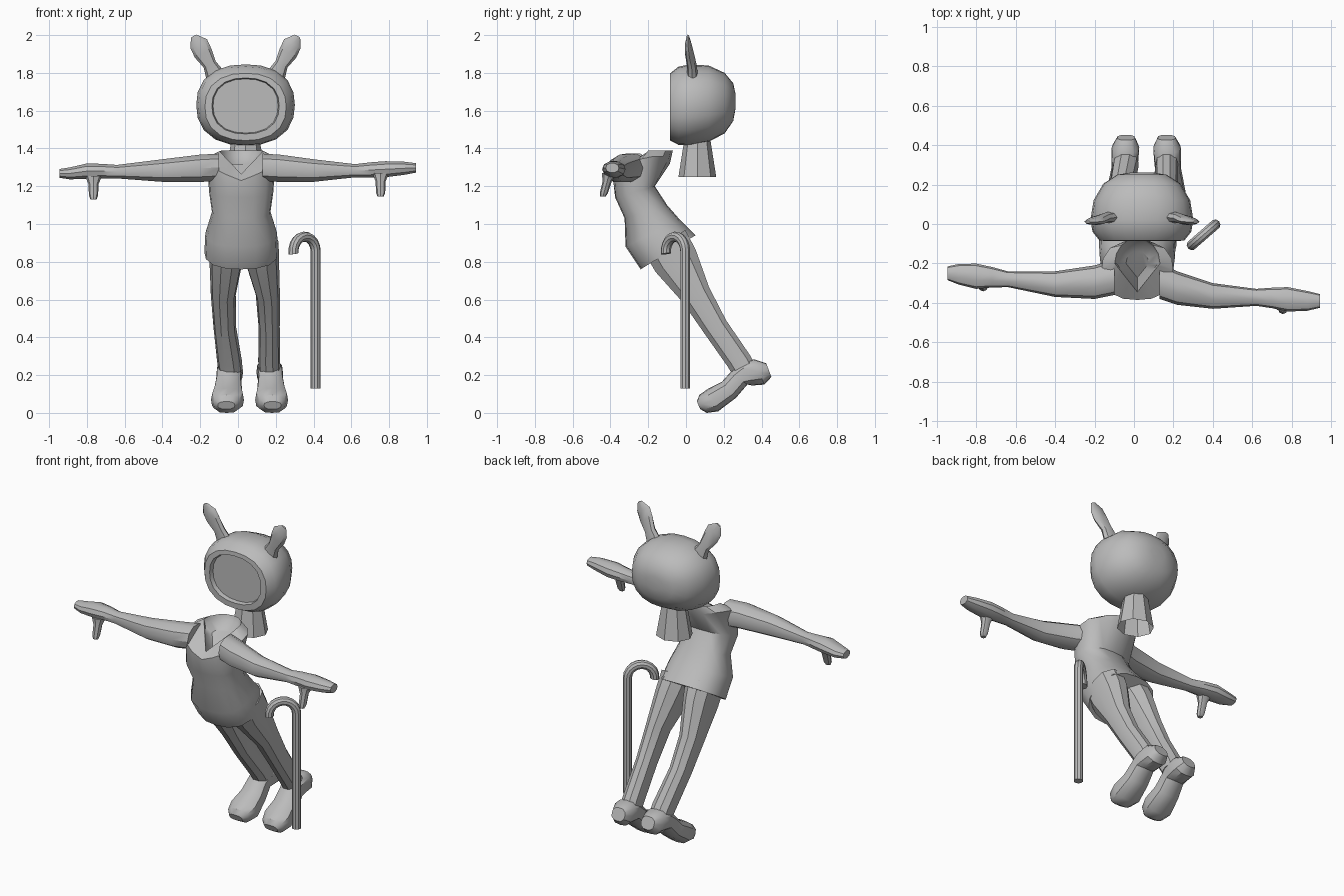
import bpy, bmesh, math
from mathutils import Vector

GREY = bpy.data.materials.new("plain_grey")
GREY.diffuse_color = (0.5, 0.5, 0.5, 1)


def ring(c, u, v, n=12, p=2.0, lift=0.0):
    """Superellipse ring around c with half axes u and v; lift raises its sides."""
    c, u, v = Vector(c), Vector(u), Vector(v)
    pts = []
    for i in range(n):
        a = 2 * math.pi * i / n
        ca, sa = math.cos(a), math.sin(a)
        k = (abs(ca) ** p + abs(sa) ** p) ** (-1 / p)
        pts.append(c + u * ca * k + v * sa * k + Vector((0, 0, lift * abs(ca))))
    return pts


def loft(name, rings, caps=(True, True), angle=35):
    bm = bmesh.new()
    vs = [[bm.verts.new(q) for q in r] for r in rings]
    n = len(vs[0])
    for a, b in zip(vs, vs[1:]):
        for i in range(n):
            j = (i + 1) % n
            bm.faces.new((a[i], a[j], b[j], b[i]))
    if caps[0]:
        bm.faces.new(vs[0][::-1])
    if caps[1]:
        bm.faces.new(vs[-1])
    bmesh.ops.recalc_face_normals(bm, faces=bm.faces)
    me = bpy.data.meshes.new(name)
    bm.to_mesh(me)
    bm.free()
    me.materials.append(GREY)
    ob = bpy.data.objects.new(name, me)
    bpy.context.collection.objects.link(ob)
    bpy.ops.object.select_all(action='DESELECT')
    ob.select_set(True)
    bpy.context.view_layer.objects.active = ob
    bpy.ops.object.shade_smooth_by_angle(angle=math.radians(angle))
    return ob


def span_ring(x, hw, a, b, n=12, p=2.0, lift=0.0):
    """Ring from side points a and b, each (y, z), with half width hw in x."""
    a, b = Vector((x, *a)), Vector((x, *b))
    return ring((a + b) / 2, (hw, 0, 0), (a - b) / 2, n, p, lift)


# Head: rings from the back to the flat front, then the recessed face
CX = 0.04
head = [(0.262, 0.05, 0.04, 1.65), (0.25, 0.125, 0.10, 1.645), (0.205, 0.195, 0.16, 1.64),
        (0.12, 0.245, 0.202, 1.637), (0.02, 0.261, 0.215, 1.63), (-0.04, 0.25, 0.207, 1.626),
        (-0.084, 0.215, 0.178, 1.62), (-0.086, 0.178, 0.148, 1.625), (-0.06, 0.172, 0.143, 1.625)]
loft("head", [ring((CX, y, z), (w, 0, 0), (0, 0, h), 20, 2.35) for y, w, h, z in head])

# Neck: flared and open at the bottom
loft("neck", [ring((CX, 0.06, 1.44), (0.075, 0, 0), (0, 0.07, 0), 8),
              ring((CX, 0.06, 1.25), (0.11, 0, 0), (0, 0.1, 0), 8)], (True, False))

# Ears: flattened, flaring outward
for side, name in ((-1, "left_ear"), (1, "right_ear")):
    path = [(0.155, 0.035, 1.775, 0.055, 0.03), (0.19, 0.03, 1.845, 0.036, 0.026),
            (0.225, 0.018, 1.905, 0.05, 0.024), (0.248, 0.012, 1.955, 0.05, 0.017),
            (0.275, 0.01, 1.995, 0.016, 0.006)]
    loft(name, [ring((CX + side * x, y, z), (side * w * 0.88, 0, -w * 0.47), (0, t, 0), 8)
                for x, y, z, w, t in path])

# Shirt: leaning torso ending in a V neck
body = [((-0.24, 0.76), (0.05, 0.94), 0.195, 0.0), ((-0.32, 0.88), (-0.03, 1.02), 0.19, 0.0),
        ((-0.325, 1.03), (-0.10, 1.10), 0.155, 0.0), ((-0.375, 1.14), (-0.165, 1.20), 0.17, 0.0),
        ((-0.385, 1.23), (-0.085, 1.32), 0.182, 0.07)]
rings = [span_ring(0.017, hw, f, b, 16, 2.5, lift) for f, b, hw, lift in body]


def collar(s, drop):
    pts = []
    for i in range(16):
        a = 2 * math.pi * i / 16
        c, d = math.cos(a), math.sin(a)
        if d > 0:
            y, z = -0.345 + 0.145 * abs(c), 1.265 + 0.12 * abs(c)
        else:
            y, z = -0.2 + 0.13 * abs(d), 1.388
        pts.append(Vector((0.017 + 0.115 * c * s, -0.2 + (y + 0.2) * s, z - drop)))
    return pts


rings += [collar(1, 0), collar(0.92, 0.03), collar(0.5, 0.07)]
loft("shirt", rings)

# Arms: x, y, z, half depth, half height from shoulder to fingertips
arms = {"left": [(-0.10, -0.27, 1.30, 0.09, 0.075), (-0.2, -0.295, 1.295, 0.085, 0.075),
                 (-0.4, -0.305, 1.283, 0.065, 0.062), (-0.64, -0.28, 1.277, 0.04, 0.037),
                 (-0.72, -0.27, 1.28, 0.052, 0.04), (-0.8, -0.265, 1.28, 0.064, 0.042),
                 (-0.89, -0.255, 1.268, 0.052, 0.033), (-0.945, -0.25, 1.268, 0.035, 0.024)],
        "right": [(0.13, -0.29, 1.30, 0.09, 0.075), (0.22, -0.325, 1.295, 0.085, 0.075),
                  (0.4, -0.365, 1.283, 0.065, 0.062), (0.62, -0.372, 1.282, 0.043, 0.036),
                  (0.7, -0.375, 1.286, 0.052, 0.042), (0.78, -0.382, 1.29, 0.062, 0.044),
                  (0.88, -0.39, 1.295, 0.05, 0.036), (0.942, -0.39, 1.297, 0.035, 0.026)]}
thumbs = {"left": (-0.765, -0.29, 1.255), "right": (0.755, -0.405, 1.27)}
for s, pts in arms.items():
    loft(s + "_arm", [ring((x, y, z), (0, w, 0), (0, 0, h), 10, 2.2) for x, y, z, w, h in pts])
    x, y, z = thumbs[s]
    loft(s + "_thumb", [ring((x, y - k * 0.035, z - k * 0.125), (w, 0, 0), (0, w * 0.9, 0), 8)
                        for k, w in ((0, 0.045), (0.35, 0.027), (0.85, 0.024), (1, 0.016))])

# Legs: centre x and half width at each slanted ring
leg_span = [((-0.22, 0.84), (0.0, 0.97)), ((-0.165, 0.745), (0.055, 0.865)),
            ((-0.02, 0.585), (0.125, 0.665)), ((0.095, 0.42), (0.215, 0.49)),
            ((0.215, 0.25), (0.345, 0.30)), ((0.24, 0.21), (0.37, 0.25))]
legs = {"left": [(-0.055, 0.1), (-0.063, 0.088), (-0.078, 0.066), (-0.07, 0.06),
                 (-0.045, 0.066), (-0.04, 0.064)],
        "right": [(0.115, 0.1), (0.127, 0.09), (0.158, 0.064), (0.165, 0.056),
                  (0.165, 0.058), (0.167, 0.058)]}
for s, xs in legs.items():
    loft(s + "_leg", [span_ring(x, w, f, b, 10, 2.3) for (x, w), (f, b) in zip(xs, leg_span)])

# Shoes: heel to toe, with a step in front of the heel
shoe = [((0.425, 0.262), (0.452, 0.19), 0.045), ((0.36, 0.284), (0.415, 0.15), 0.07),
        ((0.285, 0.262), (0.352, 0.145), 0.068), ((0.235, 0.215), (0.325, 0.15), 0.066),
        ((0.19, 0.165), (0.265, 0.08), 0.074), ((0.12, 0.13), (0.17, 0.008), 0.087),
        ((0.07, 0.095), (0.11, 0.0), 0.07), ((0.058, 0.06), (0.075, 0.02), 0.045)]
for s, heel_x, toe_x in (("left", -0.04, -0.062), ("right", 0.165, 0.183)):
    loft(s + "_shoe", [span_ring(heel_x + (toe_x - heel_x) * i / 7, w, t, b, 12, 2.8)
                       for i, (t, b, w) in enumerate(shoe)])

# Walking cane: straight shaft and a half-circle hook turned diagonally
R, r = 0.078, 0.027
d = Vector((-0.115, -0.10, 0)).normalized()
side = Vector((0, 0, 1)).cross(d)
foot = Vector((0.411, -0.004, 0.13))
cane = [ring(foot, d * r, side * r, 10)]
for i in range(11):
    a = math.pi * i / 10 * 1.05
    up = Vector((0, 0, 1))
    out = d * math.cos(a) - up * math.sin(a)
    cane.append(ring(foot + up * 0.725 + d * R - out * R, out * r, side * r, 10))
loft("cane", cane)
